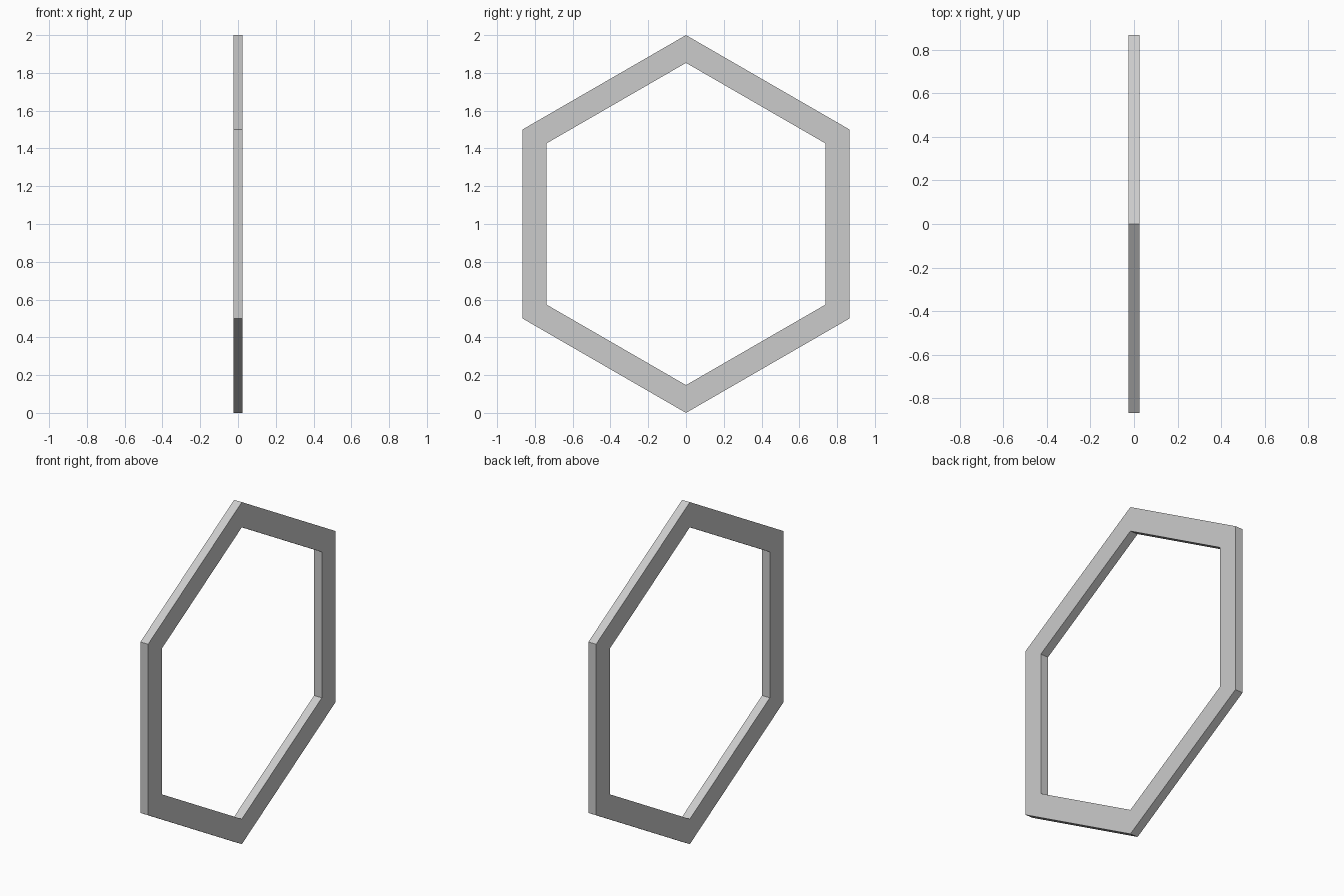
import bpy, bmesh
from math import cos, sin, pi

if "Cube" in bpy.data.objects:
    bpy.data.objects.remove(bpy.data.objects["Cube"])

SIDES, OUTER, INNER, HALF = 6, 1.0, 0.853, 0.025

bm = bmesh.new()


def hexagon(radius, x):
    """Ring of vertices in the YZ plane with a corner pointing up."""
    angles = [2 * pi * i / SIDES for i in range(SIDES)]
    return [bm.verts.new((x, radius * sin(a), 1 + radius * cos(a))) for a in angles]


# Rectangular cross-section carried around the hexagon
loops = [hexagon(OUTER, HALF), hexagon(OUTER, -HALF),
         hexagon(INNER, -HALF), hexagon(INNER, HALF)]
for k in range(4):
    a, b = loops[k], loops[(k + 1) % 4]
    for i in range(SIDES):
        j = (i + 1) % SIDES
        bm.faces.new((a[i], a[j], b[j], b[i]))
bmesh.ops.recalc_face_normals(bm, faces=bm.faces)

# Flat-faced hexagonal frame
mesh = bpy.data.meshes.new("hexagonal_frame")
bm.to_mesh(mesh)
bm.free()
frame = bpy.data.objects.new("hexagonal_frame", mesh)
bpy.context.collection.objects.link(frame)
